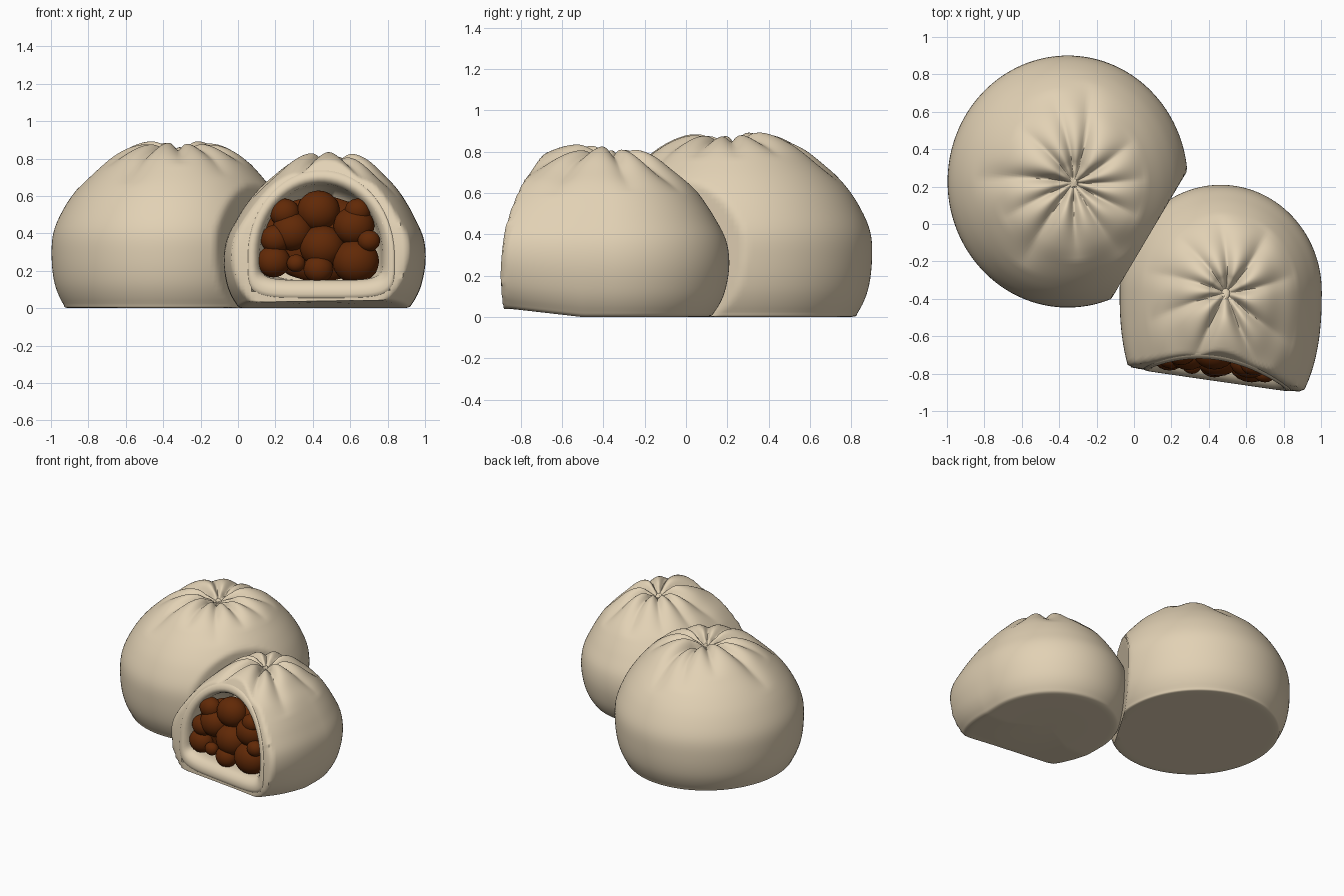
import bpy, bmesh, math, random
from mathutils import Vector

random.seed(4)
cube = bpy.data.objects.get("Cube")
if cube:
    bpy.data.objects.remove(cube, do_unlink=True)


def material(name, rgb):
    m = bpy.data.materials.new(name)
    m.use_nodes = True
    m.diffuse_color = (*rgb, 1)
    m.node_tree.nodes["Principled BSDF"].inputs["Base Color"].default_value = (*rgb, 1)
    return m


dough = material("steamed_dough", (0.76, 0.64, 0.46))
meat = material("brown_filling", (0.12, 0.022, 0.002))


def finish(bm, name, mat, degrees):
    bmesh.ops.remove_doubles(bm, verts=bm.verts, dist=1e-5)
    me = bpy.data.meshes.new(name)
    bm.to_mesh(me)
    bm.free()
    me.materials.append(mat)
    ob = bpy.data.objects.new(name, me)
    bpy.context.collection.objects.link(ob)
    bpy.ops.object.select_all(action='DESELECT')
    ob.select_set(True)
    bpy.context.view_layer.objects.active = ob
    bpy.ops.object.shade_smooth_by_angle(angle=math.radians(degrees))


def skin(rings, end, start=None):
    """Skin over rings of points, closed by a pole at the end and, if given, the start."""
    bm = bmesh.new()
    loops = [[bm.verts.new(p) for p in ring] for ring in rings]
    last = bm.verts.new(end)
    first = bm.verts.new(start) if start else None
    n = len(loops[0])
    for i in range(n):
        j = (i + 1) % n
        if first:
            bm.faces.new((first, loops[0][j], loops[0][i]))
        bm.faces.new((last, loops[-1][i], loops[-1][j]))
        for lo, hi in zip(loops, loops[1:]):
            bm.faces.new((lo[i], lo[j], hi[j], hi[i]))
    return bm


def curve_through(pts, steps=5):
    """Catmull-Rom samples through profile points."""
    p = [Vector(q) for q in pts]
    out = []
    for i in range(1, len(p) - 2):
        a, b, c, d = p[i - 1:i + 3]
        for k in range(steps):
            t = k / steps
            out.append(0.5 * (2 * b + (c - a) * t + (2 * a - 5 * b + 4 * c - d) * t * t
                              + (3 * b - a - 3 * c + d) * t ** 3))
    return out + [p[-2]]


# Half sections of the buns: radius fraction and height
WHOLE = curve_through([(0, 0), (.5, 0), (.84, 0), (.90, .025), (.97, .13), (1, .27),
                       (.99, .41), (.905, .545), (.79, .655), (.655, .75), (.52, .83),
                       (.37, .885), (.23, .905), (.11, .89), (.04, .86), (0, .84)])
OPENED = curve_through([(0, 0), (.5, 0), (.8, 0), (.88, .03), (.96, .12), (1, .25),
                        (.975, .37), (.88, .48), (.78, .57), (.67, .65), (.54, .72),
                        (.41, .785), (.29, .825), (.18, .84), (.10, .82), (.04, .79),
                        (0, .77)])


def bun(profile, base, pinch, radius, pleats, limits, lift):
    folds = [(2 * math.pi * (i + random.uniform(-.2, .2)) / pleats,
              random.uniform(.6, .85), random.uniform(.07, .11)) for i in range(pleats)]
    base, pinch = Vector(base), Vector(pinch)
    seg = 160
    rings = []
    for f, z in profile:
        z = max(0, z)
        centre = base.lerp(pinch, (z / .9) ** 2)
        ring = []
        for i in range(seg):
            th = 2 * math.pi * i / seg
            r = f * radius(th)
            groove = 0
            if z > .4:
                # gathered creases that fade down the sides
                for a, reach, depth in folds:
                    d = (th - a - .2 * f + math.pi) % (2 * math.pi) - math.pi
                    fade = max(0, 1 - f / reach) ** .8 * min(1, f / .15)
                    groove += depth * fade * math.exp(-(abs(d) * r / (.012 + .085 * f)) ** 1.4)
            r *= 1 - .5 * groove
            off = Vector((math.cos(th), math.sin(th))) * r
            zz = max(0, z - groove)
            # flatten against limiting planes
            for normal, dist in limits:
                n = Vector(normal)
                over, room = n.dot(off), dist(zz) - n.dot(centre)
                if over > room:
                    off *= room / over
            p = centre + off
            zz += lift * max(0, min(1, (-p.y - .5) / .35)) * max(0, 1 - zz / .6)
            ring.append((p.x, p.y, zz))
        rings.append(ring)
    return skin(rings, (pinch.x, pinch.y, profile[-1].y - .015), (base.x, base.y, 0))


def oval(th):
    return 1 / math.hypot(math.cos(th) / .64, math.sin(th) / .672)


def stretched(th):
    """Round at the back, drawn out towards the torn front."""
    c, s = abs(math.cos(th)), math.sin(th)
    if s >= 0:
        return 1 / math.hypot(c / .54, s / .57)
    return ((c / .54) ** 2.4 + (-s / .8) ** 2.4) ** (-1 / 2.4)


def recess(z):
    return .32 * max(0, z) ** 3


def front_y(x, z):
    return -.771 - .144 * x + recess(z)


# Whole bun at the back
whole = bun(WHOLE, (-.36, .228), (-.32, .22), oval, 11,
            [((.86, -.51), lambda z: .1)], 0)
finish(whole, "whole_bun", dough, 75)

# Opened bun at the front
opened = bun(OPENED, (.46, -.36), (.5, -.37), stretched, 9,
             [((-.86, .51), lambda z: -.085),
              ((-.144, -1), lambda z: .771 - recess(z))], .04)

# Arched opening: centre, half width, rise above and drop below
CX, CZ, WIDE, RISE = .445, .28, .33, .385


def drop(scale):
    return .13 + .5 * max(0, scale - 1)


def in_opening(p, scale):
    u, v = (p.x - CX) / (WIDE * scale), p.z - CZ
    if abs(p.y - front_y(p.x, p.z)) > .03:
        return False
    if v > 0:
        return math.hypot(u, v / (RISE * scale)) < 1
    return abs(u) < 1 and -v < drop(scale)


bmesh.ops.delete(opened, context='FACES', geom=[
    f for f in opened.faces if in_opening(f.calc_center_median(), 1.12)])
finish(opened, "opened_bun", dough, 55)


def arch(depth, scale):
    pts = []
    for i in range(64):
        a = 2 * math.pi * (i + .5) / 64
        c, s = math.cos(a), math.sin(a)
        if s > 0:
            x, z = c, RISE * scale * s
        else:
            x, z = math.copysign(abs(c) ** .4, c), -drop(scale) * abs(s) ** .4
        x, z = CX + WIDE * scale * x, CZ + z
        pts.append((x, front_y(x, z) + depth, z))
    return pts


# Soft lip around the opening, running back into the hollow
LIP = [(.008, 1.2), (-.003, 1.185), (-.006, 1.15), (-.005, 1.11), (.003, 1.07),
       (.02, 1.03), (.045, 1), (.09, .98), (.16, .95), (.26, .8)]
finish(skin([arch(*v) for v in LIP], (CX, front_y(CX, CZ) + .27, CZ)),
       "torn_lip", dough, 60)

# Chunky filling: x, z and radius of each lump
LUMPS = [(.43, .52, .115), (.29, .41, .11), (.45, .33, .12), (.62, .44, .11),
         (.63, .25, .125), (.19, .25, .09), (.31, .24, .05), (.43, .21, .08),
         (.25, .51, .08), (.64, .52, .07), (.20, .37, .08), (.70, .36, .06)]
filling = bmesh.new()


def lump(place, size):
    for v in bmesh.ops.create_icosphere(filling, subdivisions=3, radius=1)["verts"]:
        v.co = Vector(place) + Vector([a * b for a, b in zip(v.co, size)])


for x, z, r in LUMPS:
    lump((x, front_y(x, z) + r * .85 + .01, z), (r, r * .85, r * .95))
lump((.44, -.64, .37), (.31, .08, .23))
finish(filling, "meat_filling", meat, 60)
